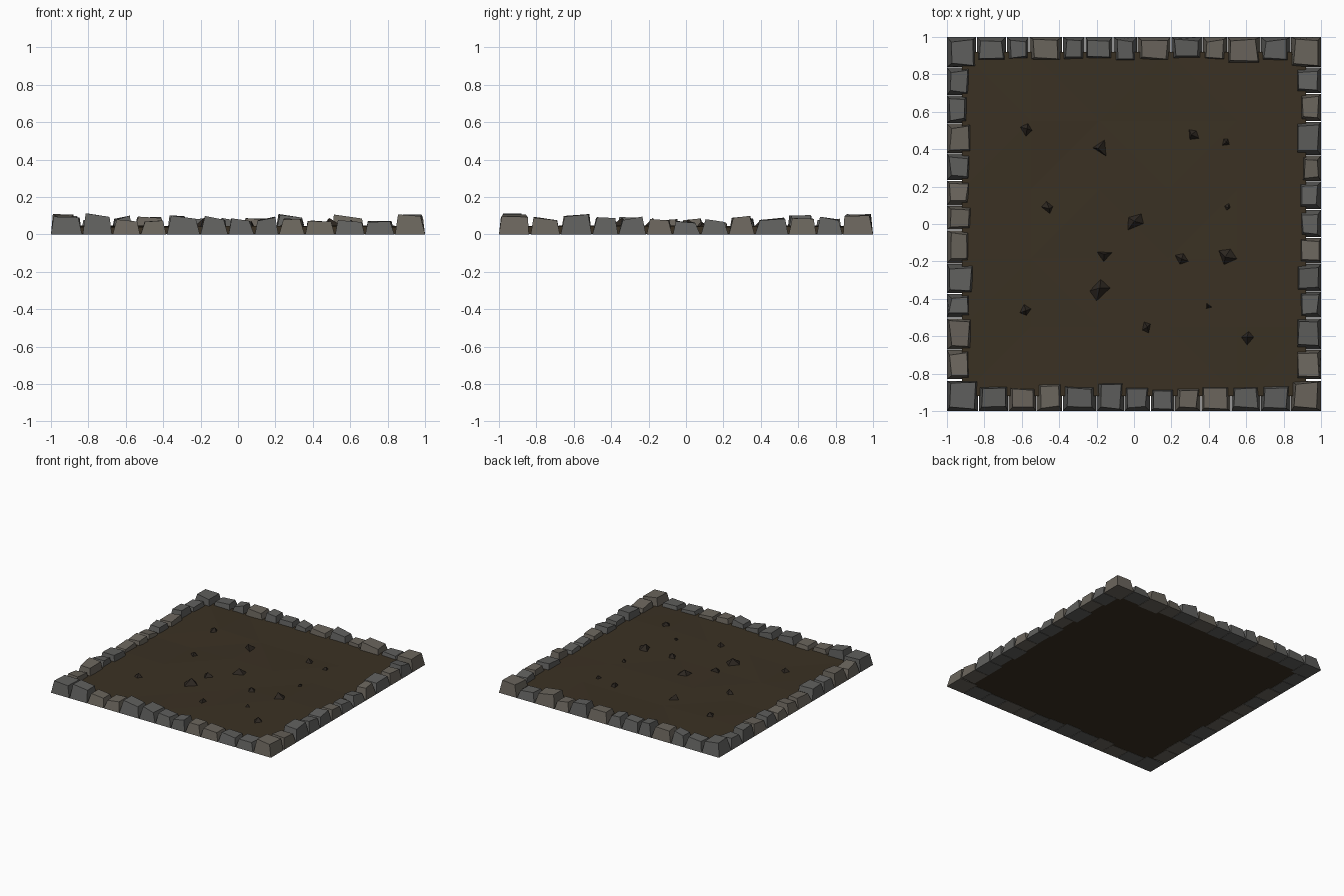
import bpy, bmesh, math, random
from mathutils import Vector, Matrix

if "Cube" in bpy.data.objects:
    bpy.data.objects.remove(bpy.data.objects["Cube"])

rng = random.Random(7)


def material(name, rgb):
    m = bpy.data.materials.new(name)
    m.diffuse_color = (*rgb, 1)
    m.use_nodes = True
    m.node_tree.nodes["Principled BSDF"].inputs["Base Color"].default_value = m.diffuse_color
    return m


GREY = material("grey_stone", (0.115, 0.115, 0.110))
WARM = material("warm_stone", (0.145, 0.130, 0.108))
SOIL = material("soil", (0.043, 0.031, 0.017))
CLOD = material("dark_clod", (0.026, 0.020, 0.015))


def finish(bm, name, mats):
    bmesh.ops.recalc_face_normals(bm, faces=bm.faces)
    me = bpy.data.meshes.new(name)
    bm.to_mesh(me)
    bm.free()
    for m in mats:
        me.materials.append(m)
    ob = bpy.data.objects.new(name, me)
    bpy.context.collection.objects.link(ob)
    return ob


# One tapered block; a..b runs along the wall, depth is measured from the outer edge
def add_stone(bm, a, b, depth, h, place):
    geo = bmesh.ops.create_cube(bm, size=1)["verts"]
    slant = rng.uniform(-0.009, 0.009)
    for v in geo:
        u, w, top = v.co.x + 0.5, v.co.y + 0.5, v.co.z > 0
        along, across, z = a + (b - a) * u, depth * w, 0.0
        if top:
            along += (0.5 - u) * 2 * rng.uniform(0.012, 0.028)
            across += rng.uniform(0.010, 0.028) if w < 0.5 else -rng.uniform(0.005, 0.020)
            z = h + slant * (u * 2 - 1) + rng.uniform(-0.004, 0.004)
        v.co = place(along, across, z)
    mat = int(rng.random() < 0.5)
    for f in {f for v in geo for f in v.link_faces}:
        f.material_index = mat


def stone_row(name, cuts, depths, heights, place):
    bm = bmesh.new()
    for a, b, d, h in zip(cuts, cuts[1:], depths, heights):
        add_stone(bm, a, b - 0.004, d, h, place)
    finish(bm, name, [GREY, WARM])


# Stone border: front and back rows carry the corner stones
stone_row("front_stones",
          [-1, -.83, -.67, -.52, -.38, -.2, -.05, .09, .22, .36, .52, .68, .84, 1.004],
          [.16, .13, .125, .15, .135, .15, .13, .12, .125, .13, .13, .14, .16],
          [.095, .102, .075, .072, .092, .087, .076, .083, .083, .07, .07, .07, .10],
          lambda a, d, z: Vector((a, -1 + d, z)))
stone_row("back_stones",
          [-1, -.84, -.68, -.56, -.38, -.26, -.11, .02, .2, .37, .5, .68, .84, 1.004],
          [.16, .13, .12, .125, .125, .12, .13, .125, .12, .12, .145, .13, .16],
          [.10, .08, .088, .092, .098, .085, .08, .082, .10, .07, .095, .07, .095],
          lambda a, d, z: Vector((a, 1 - d, z)))
stone_row("right_stones",
          [-.83, -.67, -.5, -.36, -.21, -.07, .08, .23, .37, .55, .7, .84],
          [.13, .13, .11, .13, .115, .11, .12, .10, .13, .11, .13],
          [.085, .10, .088, .085, .08, .066, .072, .095, .08, .085, .085],
          lambda a, d, z: Vector((1 - d, a, z)))
stone_row("left_stones",
          [-.83, -.67, -.5, -.37, -.21, -.03, .1, .235, .38, .54, .69, .84],
          [.12, .13, .12, .14, .12, .13, .12, .12, .13, .11, .12],
          [.08, .103, .085, .092, .075, .08, .07, .085, .08, .098, .08],
          lambda a, d, z: Vector((-1 + d, a, z)))

# Soil slab with a gently uneven, coarse faceted top
bm = bmesh.new()
top = bmesh.ops.create_grid(bm, x_segments=5, y_segments=5, size=0.92)["verts"]
for v in top:
    v.co.z = 0.043 + rng.uniform(-0.006, 0.006)
bmesh.ops.triangulate(bm, faces=bm.faces[:])
rim = [e for e in bm.edges if e.is_boundary]
low = [g for g in bmesh.ops.extrude_edge_only(bm, edges=rim)["geom"]]
for v in (g for g in low if isinstance(g, bmesh.types.BMVert)):
    v.co.z = 0.002
bmesh.ops.contextual_create(bm, geom=[e for e in bm.edges if e.is_boundary])
finish(bm, "soil_bed", [SOIL])

# Scattered clods: small lopsided pyramids (x, y, radius)
CLODS = [(-.58, .51, .042), (-.18, .415, .05), (.315, .475, .036), (.49, .44, .025),
         (-.46, .09, .034), (.005, .02, .05), (.5, .09, .022), (-.16, -.17, .04),
         (.255, -.185, .037), (.5, -.165, .06), (-.19, -.35, .06), (-.58, -.46, .035),
         (.395, -.44, .026), (.065, -.55, .037), (.61, -.605, .045)]
bm = bmesh.new()
for x, y, r in CLODS:
    h = r * 0.7 + 0.01
    rot = Matrix.Rotation(rng.uniform(0, math.tau), 4, 'Z')
    vs = bmesh.ops.create_cone(bm, cap_ends=True, segments=rng.choice((3, 4, 4)),
                               radius1=r * 1.1, radius2=0, depth=h,
                               matrix=Matrix.Translation((x, y, 0.036 + h / 2)) @ rot)["verts"]
    for v in vs:
        v.co.x += rng.uniform(-0.25, 0.25) * r
        v.co.y += rng.uniform(-0.25, 0.25) * r
finish(bm, "soil_clods", [CLOD])
